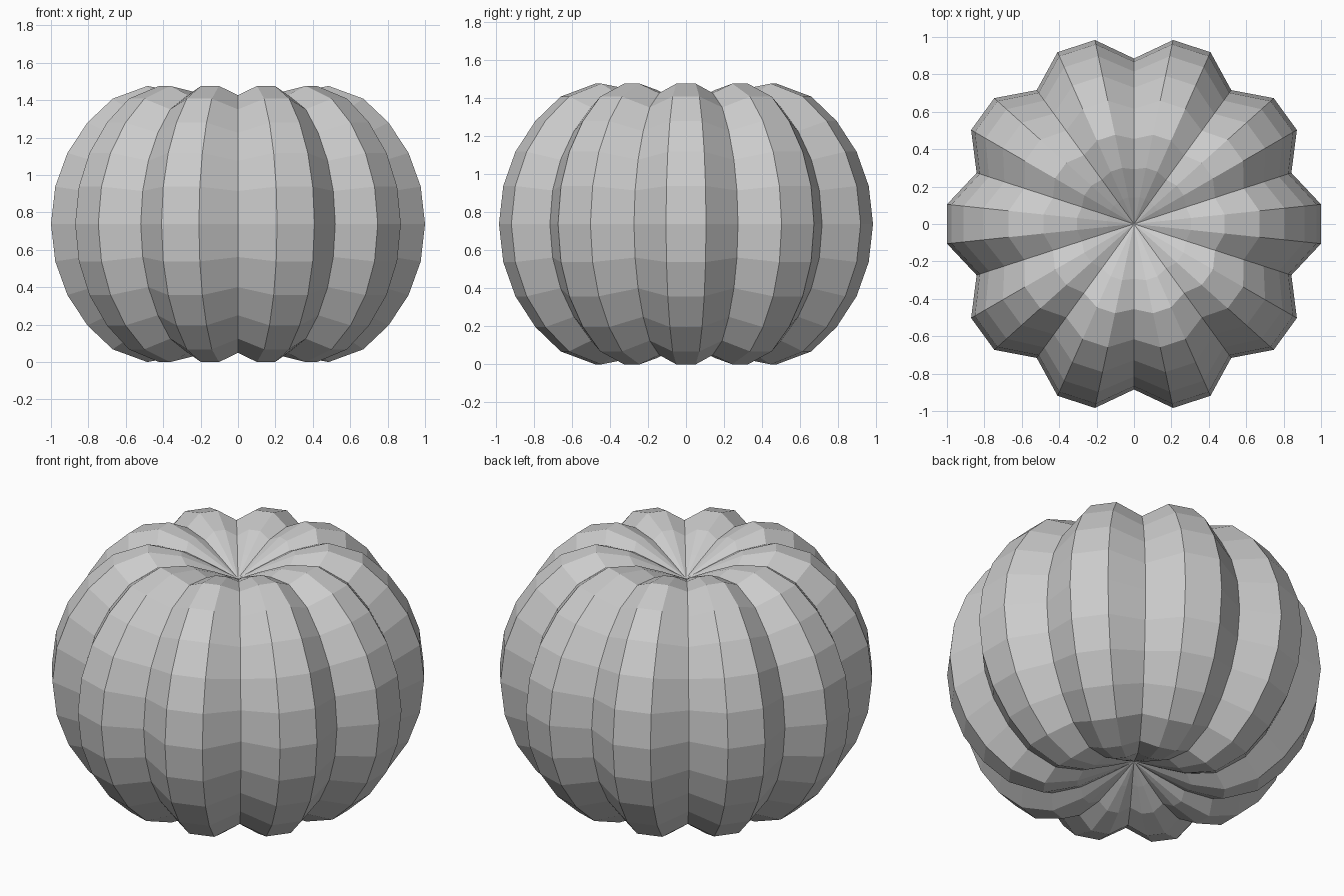
import bpy, bmesh, math

if "Cube" in bpy.data.objects:
    bpy.data.objects.remove(bpy.data.objects["Cube"])

LOBES = 10
SEG = LOBES * 3          # two ridge points and one groove point per lobe
MID = 0.738              # height of the widest ring
EDGE = 1 / math.cos(math.radians(6))

# upper half of the ridge profile: (radius, height above middle), widest ring to dimple
half = [(1.0, 0.0), (0.977, 0.2), (0.912, 0.38), (0.805, 0.542),
        (0.67, 0.67), (0.485, 0.738), (0.305, 0.705), (0.145, 0.63)]
APEX = 0.555
profile = [(r, -z) for r, z in half[:0:-1]] + half


def lobed(i, r, z, theta):
    """Point on the ribbed body; grooves are pulled toward the centre."""
    a = math.radians(6 + 12 * i)
    f = 1 - 0.12 * math.sin(theta) if i % 3 == 1 else 1.0
    rr = r * EDGE * f
    return (rr * math.cos(a), rr * math.sin(a), MID + z * f)


# ribbed pumpkin body
bm = bmesh.new()
rings = []
for k, (r, z) in enumerate(profile):
    theta = math.pi * (k + 1) / (len(profile) + 1)
    rings.append([bm.verts.new(lobed(i, r, z, theta)) for i in range(SEG)])
for lo, hi in zip(rings, rings[1:]):
    for i in range(SEG):
        j = (i + 1) % SEG
        bm.faces.new((lo[i], lo[j], hi[j], hi[i]))

# sunken centres, top and bottom
top = bm.verts.new((0, 0, MID + APEX))
bottom = bm.verts.new((0, 0, MID - APEX))
for i in range(SEG):
    j = (i + 1) % SEG
    bm.faces.new((rings[-1][i], rings[-1][j], top))
    bm.faces.new((rings[0][j], rings[0][i], bottom))

mesh = bpy.data.meshes.new("pumpkin_body")
bm.to_mesh(mesh)
bm.free()
body = bpy.data.objects.new("pumpkin_body", mesh)
bpy.context.collection.objects.link(body)

mat = bpy.data.materials.new("light grey")
mat.diffuse_color = (0.6, 0.6, 0.6, 1)
mat.use_nodes = True
mat.node_tree.nodes["Principled BSDF"].inputs["Base Color"].default_value = mat.diffuse_color
mesh.materials.append(mat)
